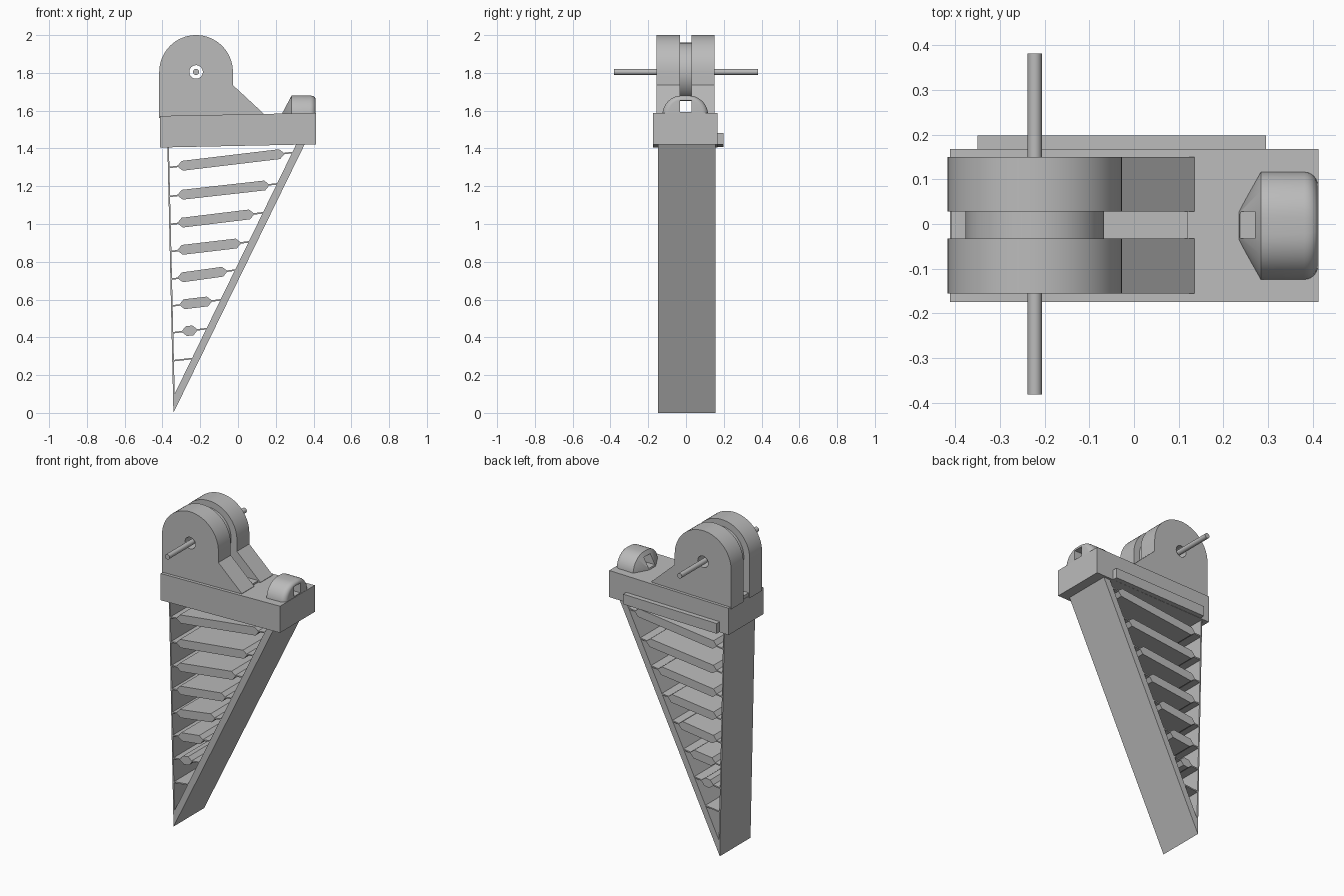
import bpy, bmesh, math
from mathutils import Vector

cube = bpy.data.objects.get("Cube")
if cube:
    bpy.data.objects.remove(cube, do_unlink=True)

grey = bpy.data.materials.new("plain_grey")
grey.use_nodes = True
colour = (0.5, 0.5, 0.5, 1)
grey.diffuse_color = colour
grey.node_tree.nodes["Principled BSDF"].inputs["Base Color"].default_value = colour


def finish(name, bm, smooth=False):
    bmesh.ops.recalc_face_normals(bm, faces=bm.faces)
    mesh = bpy.data.meshes.new(name)
    bm.to_mesh(mesh)
    bm.free()
    mesh.materials.append(grey)
    obj = bpy.data.objects.new(name, mesh)
    bpy.context.scene.collection.objects.link(obj)
    if smooth:
        bpy.ops.object.select_all(action='DESELECT')
        obj.select_set(True)
        bpy.context.view_layer.objects.active = obj
        bpy.ops.object.shade_smooth_by_angle(angle=math.radians(35))
    return obj


def loft(name, rings, smooth=False):
    """Skin a row of equal-sized closed rings and cap both ends."""
    bm = bmesh.new()
    loops = [[bm.verts.new(p) for p in ring] for ring in rings]
    n = len(loops[0])
    for a, b in zip(loops, loops[1:]):
        for i in range(n):
            j = (i + 1) % n
            bm.faces.new((a[i], a[j], b[j], b[i]))
    bm.faces.new(loops[0])
    bm.faces.new(loops[-1])
    return finish(name, bm, smooth)


def prism(name, profile, y0, y1, smooth=False):
    """Extrude a front (x, z) profile along y."""
    return loft(name, [[(x, y, z) for x, z in profile] for y in (y0, y1)], smooth)


def arc(cx, cz, r, start, end, n):
    steps = [math.radians(start + (end - start) * i / n) for i in range(n + 1)]
    return [(cx + r * math.cos(a), cz + r * math.sin(a)) for a in steps]


def cut(target, cutter):
    mod = target.modifiers.new("cut", 'BOOLEAN')
    mod.object = cutter
    mod.solver = 'EXACT'
    cutter.hide_render = True
    cutter.hide_viewport = True
    cutter.display_type = 'WIRE'


PX, PZ = -0.222, 1.805        # pivot
Y0, Y1 = -0.148, 0.155        # wedge depth

# Collar block with a ledge along the back
prism("collar_block", [(-0.412, 1.405), (0.413, 1.422), (0.413, 1.588), (-0.412, 1.572)],
      -0.175, 0.168)
prism("back_ledge", [(-0.35, 1.408), (0.295, 1.42), (0.295, 1.483), (-0.35, 1.472)],
      0.16, 0.198)

# Hinge cheeks, inner disc and pin
hole = prism("pivot_hole_cutter", arc(PX, PZ, 0.036, 0, 345, 23), -0.3, 0.3)
cheek = arc(PX, PZ, 0.195, 0, 180, 32) + [(-0.417, 1.56), (0.135, 1.56),
                                          (0.135, 1.585), (-0.027, 1.735)]
for name, a, b in (("front_cheek", -0.155, -0.033), ("back_cheek", 0.028, 0.15)):
    cut(prism(name, cheek, a, b, True), hole)
cut(prism("inner_disc", arc(PX, PZ, 0.155, 0, 351, 39), -0.033, 0.028, True), hole)
prism("hinge_slot_floor", [(-0.41, 1.56), (0.12, 1.56), (0.12, 1.592), (-0.41, 1.592)],
      -0.034, 0.029)
prism("pivot_pin", arc(PX, PZ, 0.016, 0, 345, 23), -0.381, 0.381, True)

# Wedge walls
prism("straight_wall", [(-0.374, 1.42), (-0.342, 0.0), (-0.334, 0.05), (-0.366, 1.42)], Y0, Y1)
prism("slanted_wall", [(-0.342, 0.0), (0.357, 1.43), (0.312, 1.43), (-0.338, 0.095)], Y0, Y1)

# Hexagonal slats on thin webs: left tip, right tip
slats = [((-0.322, 1.305), (0.247, 1.373)), ((-0.322, 1.152), (0.168, 1.207)),
         ((-0.322, 1.004), (0.088, 1.054)), ((-0.322, 0.86), (0.018, 0.9)),
         ((-0.322, 0.714), (-0.055, 0.751)), ((-0.312, 0.572), (-0.135, 0.593)),
         ((-0.3, 0.43), (-0.212, 0.44))]


def web(name, a, b):
    t = Vector((0, 0.004))
    prism(name, [a - t, b - t, b + t, a + t], Y0 + 0.001, Y1 - 0.001)


for i, (p, q) in enumerate(slats, 1):
    a, b = Vector(p), Vector(q)
    d = (b - a).normalized()
    side = Vector((-d.y, d.x)) * 0.026
    tip = d * 0.027
    prism(f"slat_{i}", [a, a + tip - side, b - tip - side, b, b - tip + side, a + tip + side],
          Y0, Y1)
    wall_x = -0.342 + 0.489 * q[1] - 0.02
    web(f"slat_web_{i}", Vector((-0.338 - 0.022 * p[1], p[1] - 0.006)),
        Vector((wall_x, q[1] + 0.008)))
web("lowest_web", Vector((-0.345, 0.276)), Vector((-0.22, 0.29)))


# Rounded catch with a tapered nose and a tunnel
def catch_ring(x, w, h):
    r = min(w, h) * 0.98
    zb = 1.575
    top = arc(w - r, zb + h - r, r, 0, 90, 10) + arc(r - w, zb + h - r, r, 90, 180, 10)
    ring = [(w, zb)] + top + [(-w, zb)]
    return [(x, y - 0.004, z) for y, z in ring]


rings = [catch_ring(0.235, 0.034, 0.016), catch_ring(0.284, 0.121, 0.105)]
for k in range(7):
    a = math.radians(90 * k / 6)
    inset = 0.03 * (1 - math.cos(a))
    rings.append(catch_ring(0.381 + 0.03 * math.sin(a), 0.121 - inset, 0.105 - inset * 0.6))
catch = loft("rounded_catch", rings, True)
cut(catch, prism("tunnel_cutter", [(0.2, 1.594), (0.45, 1.594), (0.45, 1.655), (0.2, 1.655)],
                 -0.033, 0.028))
